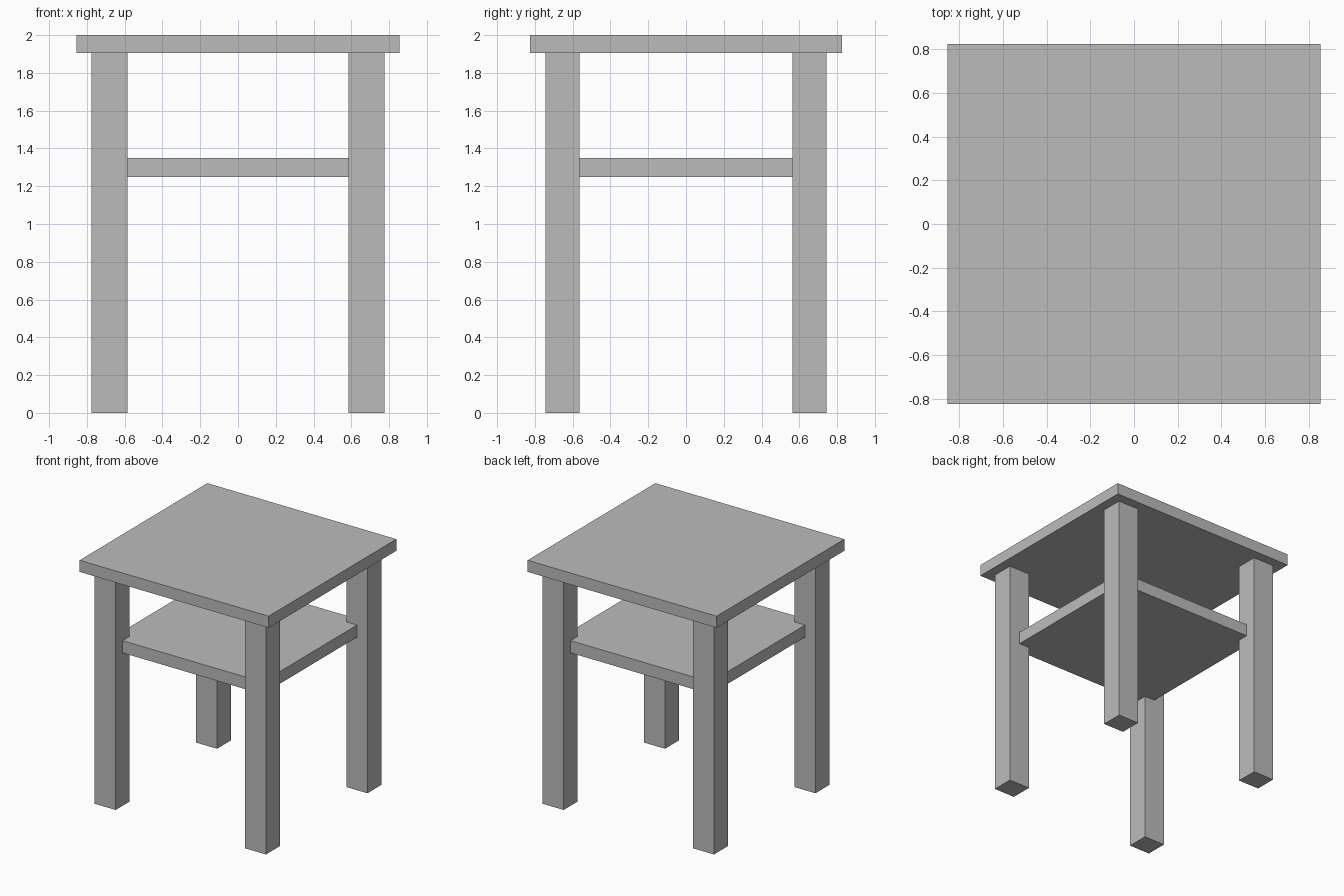
import bpy

default_cube = bpy.data.objects.get("Cube")
if default_cube:
    bpy.data.objects.remove(default_cube, do_unlink=True)

# Single painted finish
grey = bpy.data.materials.new("plain_grey")
grey.use_nodes = True
grey.diffuse_color = (0.5, 0.5, 0.5, 1)
grey.node_tree.nodes["Principled BSDF"].inputs["Base Color"].default_value = grey.diffuse_color


def box(name, low, high):
    """Axis-aligned box spanning two opposite corners."""
    centre = [(a + b) / 2 for a, b in zip(low, high)]
    bpy.ops.mesh.primitive_cube_add(size=1, location=centre)
    part = bpy.context.object
    part.name = name
    part.scale = [b - a for a, b in zip(low, high)]
    bpy.ops.object.transform_apply(location=False, rotation=False, scale=True)
    part.data.materials.append(grey)
    return part


TOP_UNDERSIDE = 1.905
LEG_X, LEG_Y = 0.68, 0.655        # leg centre lines
HALF_X, HALF_Y = 0.095, 0.09      # half of a leg's section

# Table top
box("table_top", (-0.855, -0.825, TOP_UNDERSIDE), (0.855, 0.825, 2))

# Shelf, its corners housed in the middle of the legs
box("shelf", (-LEG_X, -LEG_Y, 1.25), (LEG_X, LEG_Y, 1.35))

# Four square legs
for side, sx in (("left", 1), ("right", -1)):
    for end, sy in (("front", -1), ("back", 1)):
        x, y = sx * LEG_X, sy * LEG_Y
        box(f"{end}_{side}_leg", (x - HALF_X, y - HALF_Y, 0),
            (x + HALF_X, y + HALF_Y, TOP_UNDERSIDE))
